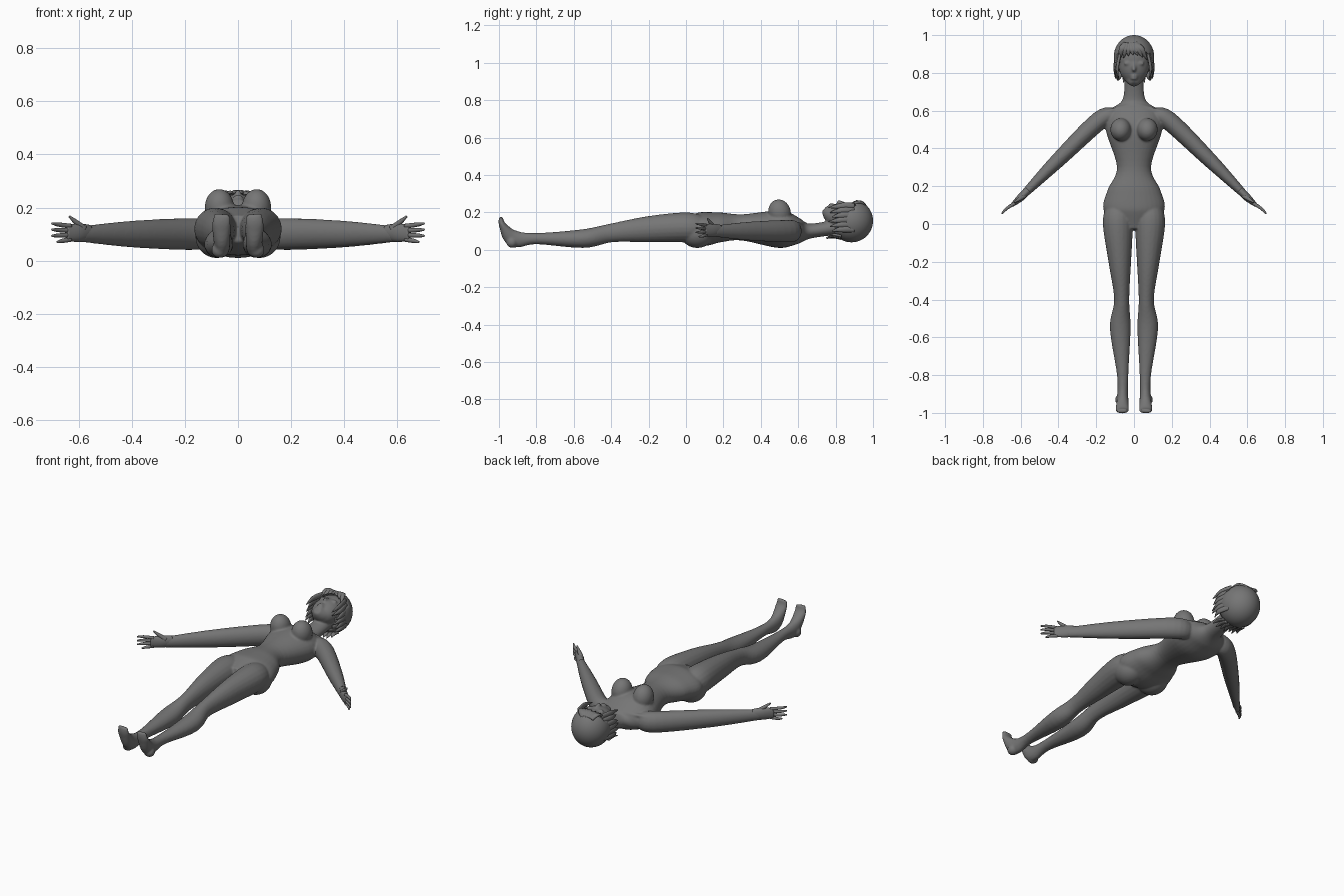
import bpy, bmesh, math
from mathutils import Vector, Matrix

if "Cube" in bpy.data.objects:
    bpy.data.objects.remove(bpy.data.objects["Cube"])

GREY = (.18, .18, .18, 1)
SIDES = {"left": 1, "right": -1}
ACROSS, UP = Vector((1, 0, 0)), Vector((0, 0, 1))

skin = bpy.data.materials.new("plain_grey")
skin.use_nodes = True
skin.diffuse_color = GREY
skin.node_tree.nodes["Principled BSDF"].inputs["Base Color"].default_value = GREY


def spline(before, start, end, after, t):
    """Catmull-Rom point between start and end."""
    slope_in, slope_out = (end - before) / 2, (after - start) / 2
    rise = end - start
    curve = rise * 3 - slope_in * 2 - slope_out
    twist = slope_in + slope_out - rise * 2
    return start + (slope_in + (curve + twist * t) * t) * t


def resample(rings, steps):
    points = [Vector(ring) for ring in rings]
    padded = points[:1] + points + points[-1:]
    smooth = [spline(*padded[i:i + 4], step / steps)
              for i in range(len(points) - 1) for step in range(steps)]
    return smooth + points[-1:]


def loft(mesh, rings, axis, side=1, steps=6, sides=20):
    """Skin elliptical rings (x, y, z, radius along axis, other radius)."""
    rings = resample(rings, steps)
    centres = [Vector((ring[0] * side, ring[1], ring[2])) for ring in rings]
    loops = []
    for i, (ring, centre) in enumerate(zip(rings, centres)):
        ahead, behind = centres[min(i + 1, len(centres) - 1)], centres[max(i - 1, 0)]
        along = (ahead - behind).normalized()
        wide = (axis - along * axis.dot(along)).normalized()
        deep = along.cross(wide)
        loop = []
        for k in range(sides):
            angle = math.tau * k / sides
            offset = wide * math.cos(angle) * ring[3] + deep * math.sin(angle) * ring[4]
            loop.append(mesh.verts.new(centre + offset))
        loops.append(loop)
    for low, high in zip(loops, loops[1:]):
        for k in range(sides):
            mesh.faces.new((low[k - 1], low[k], high[k], high[k - 1]))
    mesh.faces.new(loops[0])
    mesh.faces.new(loops[-1])


def ball(mesh, centre, radii, tilt=0):
    place = (Matrix.Translation(centre) @ Matrix.Rotation(tilt, 4, 'X')
             @ Matrix.Diagonal((*radii, 1)))
    bmesh.ops.create_uvsphere(mesh, u_segments=40, v_segments=24, radius=1, matrix=place)


def lock(mesh, root, middle, tip, width, axis, side=1):
    """Flat strand that narrows to a point."""
    loft(mesh, [(*root, width, width / 2), (*middle, width, width / 2),
                (*tip, width / 8, width / 8)], axis, side, sides=8)


def finish(name, mesh):
    bmesh.ops.recalc_face_normals(mesh, faces=mesh.faces)
    for face in mesh.faces:
        face.smooth = True
    data = bpy.data.meshes.new(name)
    mesh.to_mesh(data)
    mesh.free()
    data.materials.append(skin)
    part = bpy.data.objects.new(name, data)
    bpy.context.collection.objects.link(part)
    return part


def add_trunk(mesh):
    # Crotch, hips, waist, ribs, shoulders, neck base, neck top
    sections = [(-.03, .12, .06, .05), (.07, .11, .16, .09), (.18, .12, .14, .08),
                (.3, .12, .09, .07), (.5, .11, .15, .1), (.6, .1, .13, .07),
                (.66, .1, .06, .04), (.8, .12, .05, .04)]
    loft(mesh, [(0, *section) for section in sections], ACROSS, sides=32)


def add_head(mesh):
    ball(mesh, (0, .88, .15), (.1, .1, .1))
    ball(mesh, (0, .84, .18), (.08, .1, .07))
    # Jaw and chin
    loft(mesh, [(0, .85, .18, .07, .06), (0, .78, .19, .06, .05),
                (0, .74, .22, .02, .02)], ACROSS)
    # Nose and lips
    loft(mesh, [(0, .86, .24, .01, .01), (0, .81, .26, .01, .01)], ACROSS)
    for y in (.77, .785):
        ball(mesh, (0, y, .235), (.02, .007, .014))


def add_leg(mesh, side):
    # Hip, thigh, knee, calf, ankle, heel, ball of the foot, toes
    sections = [(.08, .11, .07, .07), (0, .12, .08, .08), (-.2, .11, .06, .07),
                (-.4, .09, .04, .05), (-.55, .06, .055, .05), (-.8, .06, .03, .03),
                (-.92, .06, .03, .045), (-.98, .13, .035, .02), (-.99, .175, .03, .01)]
    loft(mesh, [(.045 + wide / 2, y, z, wide, deep) for y, z, wide, deep in sections],
         ACROSS, side)
    ball(mesh, (side * .07, -.93, .04), (.03, .03, .03))
    ball(mesh, (side * .08, .06, .09), (.08, .09, .08))


def add_arm(mesh, side):
    loft(mesh, [(.1, .57, .1, .05, .04), (.18, .55, .1, .06, .05),
                (.4, .34, .1, .05, .04), (.59, .15, .1, .03, .02)], UP, side)


def add_front(mesh, side):
    ball(mesh, (side * .07, .5, .2), (.055, .06, .07), .25)
    ball(mesh, (side * .035, .85, .24), (.02, .01, .01))
    # Collarbone and brow
    loft(mesh, [(0, .635, .14, .01, .01), (.16, .59, .14, .01, .01)], UP, side)
    loft(mesh, [(.01, .87, .245, .006, .006), (.06, .87, .225, .006, .006)], UP, side)


# Body: one continuous skin blended from its parts
mesh = bmesh.new()
add_trunk(mesh)
add_head(mesh)
for side in SIDES.values():
    for add_part in (add_leg, add_arm, add_front):
        add_part(mesh, side)
body = finish("body", mesh)
blend = body.modifiers.new("blend", 'REMESH')
blend.mode = 'VOXEL'
blend.voxel_size = .006
blend.use_smooth_shade = True
soften = body.modifiers.new("soften", 'SMOOTH')
soften.iterations = 5

# Hands: palm, a fan of four fingers, and a raised thumb
for label, side in SIDES.items():
    mesh = bmesh.new()
    loft(mesh, [(.56, .18, .105, .03, .02), (.6, .14, .105, .035, .02),
                (.645, .1, .105, .03, .01)], UP, side)
    for i in range(4):
        reach = .05 if i == 3 else .07
        root = Vector((.63, .11, .13 - i / 60))
        tip = root + Vector((reach, -reach * .8, .01 - i / 150))
        middle = root.lerp(tip, .6) + Vector((.004, .004, 0))
        loft(mesh, [(*root, .009, .009), (*middle, .008, .008), (*tip, .004, .004)],
             UP, side, sides=10)
    loft(mesh, [(.58, .15, .12, .014, .014), (.61, .13, .145, .01, .01),
                (.635, .115, .167, .004, .004)], UP, side, sides=10)
    finish(label + "_hand", mesh)


def shows_face(face):
    """True on the part of the cap that stays open for the face and neck."""
    x, y, z = face.calc_center_median()
    below_fringe = z > .17 and y < .92 - abs(x) / 4 and abs(x) < .09
    return below_fringe or (y < .8 and z > .1)


# Hair cap, open over the face
mesh = bmesh.new()
ball(mesh, (0, .885, .155), (.107, .115, .115))
bmesh.ops.delete(mesh, geom=[face for face in mesh.faces if shows_face(face)], context='FACES')
cap = finish("hair_cap", mesh)
shell = cap.modifiers.new("thickness", 'SOLIDIFY')
shell.thickness = .01

# Hair locks: swept fringe, side strands and tips at the nape
mesh = bmesh.new()
for i in range(7):
    start, end = i / 120 - .045, i / 40 - .08
    lock(mesh, (start, .955, .238), ((start + end) / 2, .925, .255),
         (end, .865 + .03 * math.sin(i / 2), .257 - end * end * 5), .018, ACROSS)
for side in SIDES.values():
    for i in range(6):
        z = .235 - i / 40
        wide = .098 - max(z - .18, 0) / 4
        lock(mesh, (wide - .01, .9, z), (wide + .003, .83, z),
             (wide - .01 * (i % 2), .76 + .01 * (i % 3), z - .01), .016, UP, side)
for i in range(-3, 4):
    x, z = i / 45, .06 + i * i / 700
    lock(mesh, (x, .83, z), (x * 1.1, .79, z + .008),
         (x * 1.25, .75 + .01 * (i % 2), z), .014, ACROSS)
finish("hair_locks", mesh)
